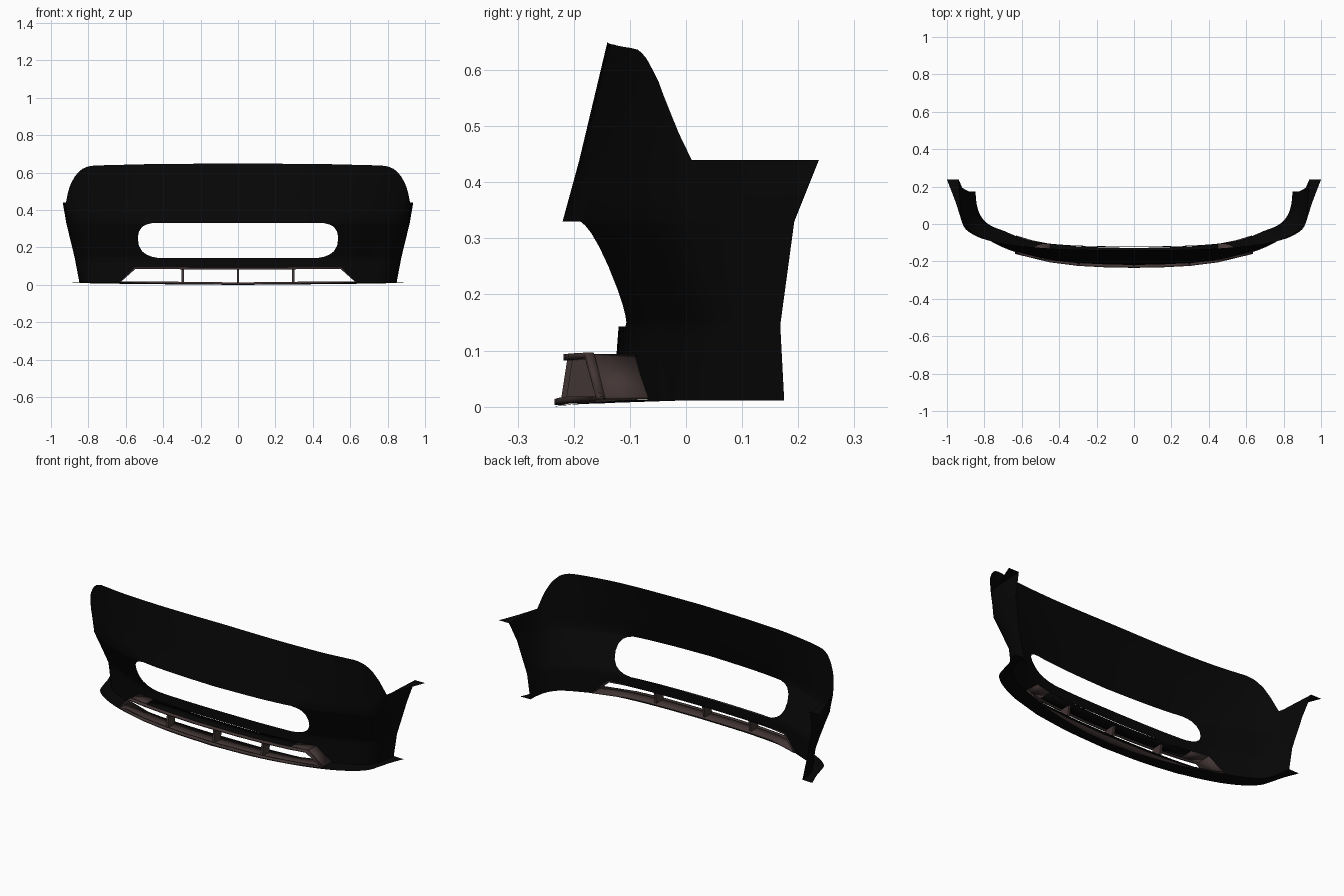
import bpy, bmesh

cube = bpy.data.objects.get("Cube")
if cube:
    bpy.data.objects.remove(cube)


def material(name, color):
    m = bpy.data.materials.new(name)
    m.use_nodes = True
    m.diffuse_color = color
    m.node_tree.nodes["Principled BSDF"].inputs["Base Color"].default_value = color
    return m


black = material("black plastic", (0.002, 0.002, 0.002, 1))
brown = material("dark brown trim", (0.055, 0.036, 0.035, 1))


def lerp(a, b, f):
    return a + (b - a) * f


def table(points, v):
    """Piecewise linear lookup."""
    for (a, fa), (b, fb) in zip(points, points[1:]):
        if v <= b:
            return lerp(fa, fb, (v - a) / (b - a))
    return points[-1][1]


def spline(vals, t):
    """Smooth curve through evenly spaced values, t counted in points."""
    n = len(vals) - 1
    i = min(int(t), n - 1)
    f = t - i
    p1, p2 = vals[i], vals[i + 1]
    p0 = vals[i - 1] if i else 2 * p1 - p2
    p3 = vals[i + 2] if i + 2 <= n else 2 * p2 - p1
    return p1 + 0.5 * f * (p2 - p0 + f * (2*p0 - 5*p1 + 4*p2 - p3 + f * (3*(p1 - p2) + p3 - p0)))


def build(name, rows, mat, keep=lambda r, c: True, thickness=0):
    """Skin a grid of points, mirrored across the centre."""
    bm = bmesh.new()
    grid = [[bm.verts.new(p) for p in row] for row in rows]
    for r in range(len(rows) - 1):
        for c in range(min(len(rows[r]), len(rows[r + 1])) - 1):
            if keep(r, c):
                bm.faces.new((grid[r][c], grid[r][c + 1], grid[r + 1][c + 1], grid[r + 1][c]))
    bmesh.ops.remove_doubles(bm, verts=bm.verts, dist=0.0004)
    bmesh.ops.delete(bm, geom=[v for v in bm.verts if not v.link_faces], context='VERTS')
    mesh = bpy.data.meshes.new(name)
    bm.to_mesh(mesh)
    bm.free()
    mesh.materials.append(mat)
    ob = bpy.data.objects.new(name, mesh)
    bpy.context.collection.objects.link(ob)
    mod = ob.modifiers.new("mirror", 'MIRROR')
    mod.use_clip = True
    if thickness:
        mod = ob.modifiers.new("thickness", 'SOLIDIFY')
        mod.thickness = thickness
        mod.offset = 0
    bpy.ops.object.select_all(action='DESELECT')
    bpy.context.view_layer.objects.active = ob
    ob.select_set(True)
    bpy.ops.object.shade_smooth_by_angle(angle=0.6)


# Plan curves of the bumper skin, from centre to wheel arch, at rising heights
levels = [
    (0.012, [0, .25, .45, .58, .70, .78, .82, .84, .848],
     [-.13, -.125, -.11, -.085, -.04, 0, .045, .10, .175]),
    (0.145, [0, .25, .45, .58, .70, .79, .84, .865, .873],
     [-.12, -.117, -.105, -.083, -.035, 0, .045, .10, .168]),
    (0.33, [0, .25, .45, .62, .77, .86, .895, .912, .918],
     [-.22, -.21, -.19, -.15, -.09, -.045, .01, .10, .193]),
    (0.44, [0, .25, .45, .62, .77, .87, .92, .93, .937],
     [-.19, -.183, -.165, -.135, -.09, -.04, .01, .12, .237]),
    (0.65, [0, .25, .45, .62, .77, .865, .915, .93, .937],
     [-.14, -.137, -.13, -.115, -.09, -.058, -.02, .12, .237]),
]
CORNER, REAR = 6, 8


def skin(t, z):
    for (za, xa, ya), (zb, xb, yb) in zip(levels, levels[1:]):
        if z <= zb:
            break
    f = (z - za) / (zb - za)
    return (lerp(spline(xa, t), spline(xb, t), f),
            lerp(spline(ya, t), spline(yb, t), f), z)


# Half width of the openings, which the inner columns follow
half_width = [(.012, .63), (.09, .55), (.143, .42), (.15, .46), (.162, .49), (.18, .513),
              (.21, .53), (.25, .536), (.285, .53), (.31, .513), (.323, .49), (.33, .46), (.44, .5)]
heights = [.012, .05, .09, .115, .143, .15, .162, .18, .21, .25, .285, .31, .323, .33, .385, .44]
top_edge = [(0, .65), (.5, .645), (.74, .639), (.79, .636), (.83, .625),
            (.87, .59), (.9, .535), (.915, .475), (.92, .44)]
INNER, OUTER, WING = 8, 16, 6


def column_params(z):
    w, lo, hi = table(half_width, z), 0, CORNER
    for _ in range(30):
        mid = (lo + hi) / 2
        lo, hi = (mid, hi) if skin(mid, z)[0] < w else (lo, mid)
    return ([lo * i / INNER for i in range(INNER)]
            + [lerp(lo, CORNER, i / OUTER) for i in range(OUTER)]
            + [lerp(CORNER, REAR, i / WING) for i in range(WING + 1)])


rows = [[skin(t, z) for t in column_params(z)] for z in heights]
# Upper skin rises to the rounded top edge, without the wings
upper = column_params(.44)[:INNER + OUTER + 1]
for k in range(1, 9):
    rows.append([skin(t, lerp(.44, table(top_edge, skin(t, .44)[0]), k / 8)) for t in upper])


def solid(r, c):
    if c >= INNER or r >= len(heights) - 1:
        return True
    return .09 <= heights[r] < .143 or heights[r] >= .33


build("bumper_skin", rows, black, solid)

# Chin plate under the bumper, ending in a small rear flange
chin_x = [0, .25, .45, .63, .76, .835, .86, .88, .91]
chin_y = [-.235, -.225, -.197, -.152, -.095, -.035, .03, .10, .175]
steps = [i / 4 for i in range(4 * REAR + 1)]
outer = [(spline(chin_x, t), spline(chin_y, t), min(.011, .002 * t)) for t in steps]
build("chin_plate", [outer, [skin(t, .012) for t in steps]], black)

# Flat flanges on top of the wings
wing_x, wing_y = [.92, .955, 1.0], [.01, .12, .237]
wing_t = [CORNER + i / 3 for i in range(7)]
build("wing_flange", [[skin(t, .44) for t in wing_t],
                      [(spline(wing_x, i / 3), spline(wing_y, i / 3), .44) for i in range(7)]], black)

# Lower intake: x, z, front y and back y around half of its outline
roof = [(0, .088, -.216, -.128), (.15, .088, -.214, -.126), (.3, .089, -.207, -.12),
        (.45, .09, -.193, -.106)]
end = [(.55, .091, -.178, -.086), (.63, .016, -.158, -.062)]
floor = [(.45, .013, -.203, -.122), (.3, .011, -.222, -.137),
         (.15, .009, -.23, -.143), (0, .008, -.232, -.145)]


def duct(name, outline, mat, thickness):
    build(name, [[(x, f, z) for x, z, f, b in outline],
                 [(x, b, z) for x, z, f, b in outline]], mat, thickness=thickness)


duct("intake_roof", roof, black, .005)
duct("intake_roof_end", [roof[-1], end[0]], brown, .005)
duct("intake_end_wall", end, brown, .005)
duct("intake_floor", end[1:] + floor, brown, .005)

# Raised lip around the mouth of the intake
duct("intake_lip", [(x, z, f - .002, f + .014) for x, z, f, b in roof + end + floor], brown, .011)


# Upright bars across the intake
def bar(name, x, y):
    bm = bmesh.new()
    bmesh.ops.create_cube(bm, size=1)
    for v in bm.verts:
        v.co = (x + v.co.x * .012, y + v.co.y * .062 + (.006 if v.co.z > 0 else -.006),
                .05 + v.co.z * .078)
    mesh = bpy.data.meshes.new(name)
    bm.to_mesh(mesh)
    bm.free()
    mesh.materials.append(brown)
    bpy.context.collection.objects.link(bpy.data.objects.new(name, mesh))


bar("centre_bar", 0, -.186)
for side, label in ((1, "left"), (-1, "right")):
    bar(label + "_bar", side * .295, -.177)
